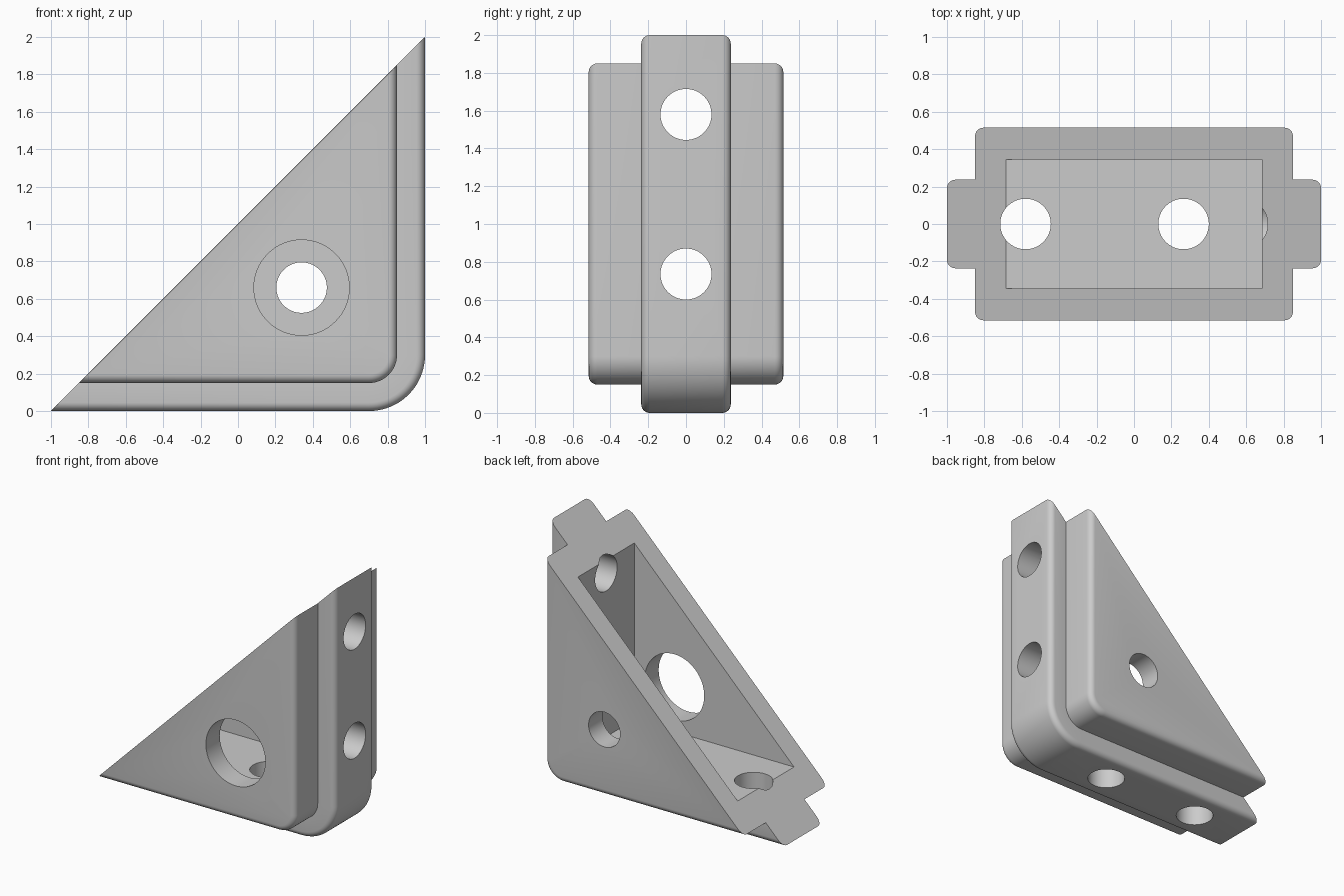
import bpy, bmesh, math
from mathutils import Vector

cube = bpy.data.objects.get("Cube")
if cube:
    bpy.data.objects.remove(cube, do_unlink=True)

BODY_Y, RIB_Y = 0.515, 0.237      # half widths
BODY_R, RIB_R = 0.15, 0.30        # corner radii about the shared centre
CX, CZ = 0.70, 0.30
EDGE = 0.045                      # small edge rounding
HOLE = 0.135

grey = bpy.data.materials.new("light grey")
grey.use_nodes = True
colour = (0.6, 0.6, 0.6, 1)
grey.diffuse_color = colour
grey.node_tree.nodes["Principled BSDF"].inputs["Base Color"].default_value = colour


def make_object(name, bm):
    mesh = bpy.data.meshes.new(name)
    bm.to_mesh(mesh)
    bm.free()
    mesh.materials.append(grey)
    ob = bpy.data.objects.new(name, mesh)
    bpy.context.scene.collection.objects.link(ob)
    return ob


def outline(r, y, steps=20):
    """Right triangle with a rounded corner, its ends on the sloping plane."""
    pts = [(CZ - r - 1, y, CZ - r)]
    for i in range(steps + 1):
        a = math.pi / 2 * (i / steps - 1)
        pts.append((CX + r * math.cos(a), y, CZ + r * math.sin(a)))
    pts.append((CX + r, y, CX + r + 1))
    return pts


def rounded_edge(r, half, steps=6):
    """Radius and y pairs running round one edge, outer side first."""
    angles = [math.pi / 2 * i / steps for i in range(steps + 1)]
    return [(r - EDGE * (1 - math.sin(a)), half - EDGE * (1 - math.cos(a)))
            for a in angles]


def loft(name, rings):
    """Skin the open outlines, then close both sides and the slope."""
    bm = bmesh.new()
    rows = [[bm.verts.new(p) for p in ring] for ring in rings]
    for a, b in zip(rows, rows[1:]):
        for i in range(len(a) - 1):
            bm.faces.new((a[i], a[i + 1], b[i + 1], b[i]))
    bm.faces.new(rows[0])
    bm.faces.new(rows[-1])
    bm.faces.new([row[0] for row in rows] + [row[-1] for row in reversed(rows)])
    bm.normal_update()
    bmesh.ops.recalc_face_normals(bm, faces=bm.faces[:])
    return make_object(name, bm)


def drill(start, end, r):
    start, end = Vector(start), Vector(end)
    axis = end - start
    bm = bmesh.new()
    bmesh.ops.create_cone(bm, cap_ends=True, segments=64, radius1=r,
                          radius2=r, depth=axis.length)
    turn = axis.to_track_quat('Z', 'Y').to_matrix().to_4x4()
    turn.translation = (start + end) / 2
    bm.transform(turn)
    return make_object("drill", bm)


# Bracket: wide triangular body with a central rib, lofted across its width
half = rounded_edge(BODY_R, BODY_Y) + [(BODY_R, RIB_Y)] + rounded_edge(RIB_R, RIB_Y)
stations = [(r, -y) for r, y in half] + [(r, y) for r, y in reversed(half)]
bracket = loft("corner_bracket", [outline(r, y) for r, y in stations])

# Pocket open through the slope
wall, floor, over = 0.685, 0.315, 0.4
pocket = loft("pocket", [[(floor - 1 - over, y, floor), (wall, y, floor),
                          (wall, y, wall + 1 + over)] for y in (-0.345, 0.345)])

# Screw holes through floor and wall, then side holes (wide front, narrow back)
cutters = [pocket]
for x in (-0.58, 0.265):
    cutters.append(drill((x, 0, -0.2), (x, 0, 0.8), HOLE))
for z in (0.735, 1.58):
    cutters.append(drill((0.2, 0, z), (1.2, 0, z), HOLE))
cutters.append(drill((0.34, -0.7, 0.66), (0.34, 0, 0.66), 0.255))
cutters.append(drill((0.34, 0, 0.66), (0.34, 0.7, 0.66), HOLE))

bpy.ops.object.select_all(action='DESELECT')
bracket.select_set(True)
bpy.context.view_layer.objects.active = bracket
for cutter in cutters:
    cutter.hide_render = True
    mod = bracket.modifiers.new("cut", 'BOOLEAN')
    mod.operation = 'DIFFERENCE'
    mod.solver = 'EXACT'
    mod.object = cutter
    bpy.ops.object.modifier_apply(modifier=mod.name)
    bpy.data.objects.remove(cutter, do_unlink=True)

bpy.ops.object.shade_smooth_by_angle(angle=math.radians(30))
